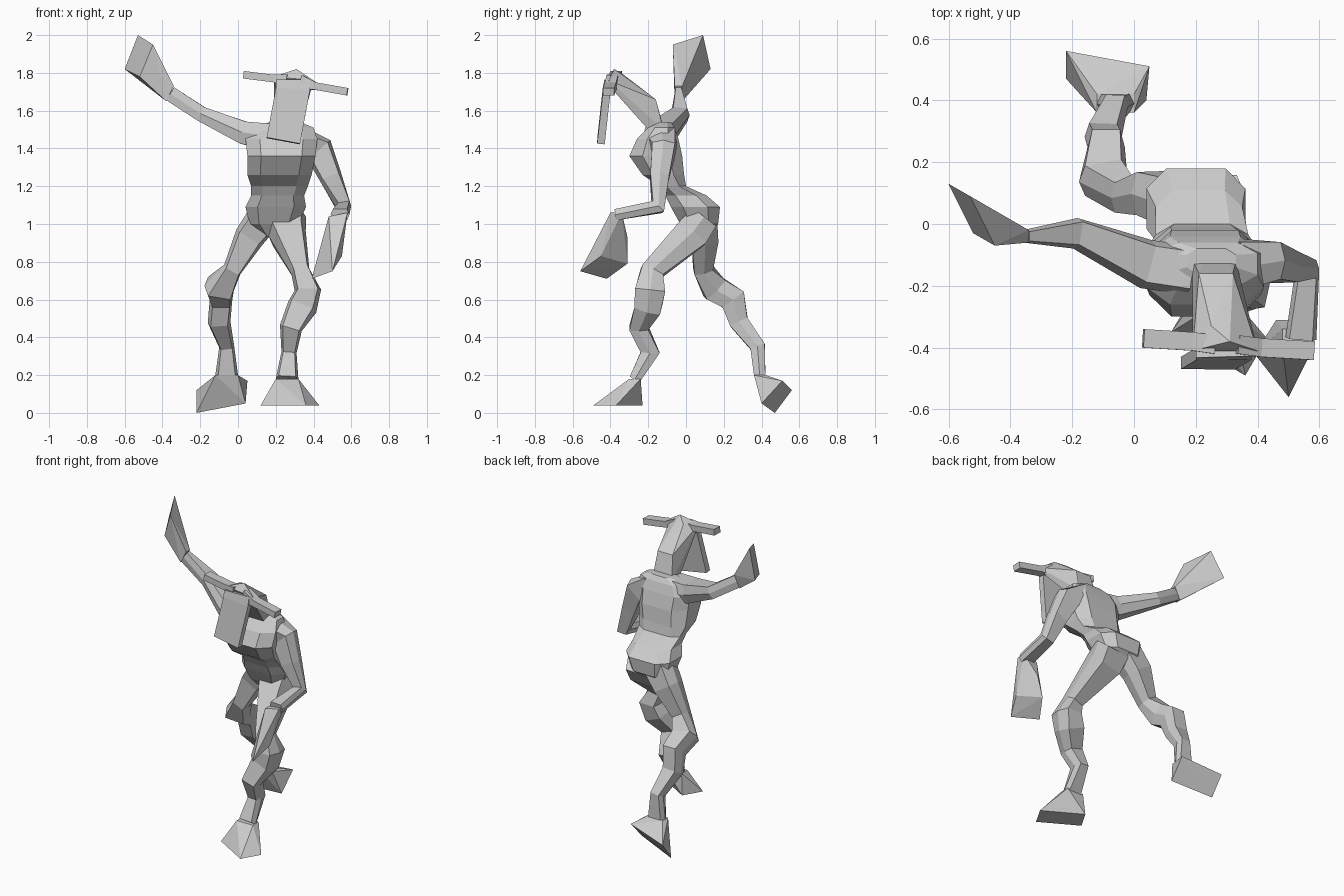
import bpy
import bmesh
from mathutils import Vector

default_cube = bpy.data.objects.get("Cube")
if default_cube:
    bpy.data.objects.remove(default_cube, do_unlink=True)

# One plain grey covers the whole figure
grey = bpy.data.materials.new("light_grey")
colour = (0.6, 0.6, 0.6, 1)
grey.diffuse_color = colour
grey.use_nodes = True
grey.node_tree.nodes["Principled BSDF"].inputs["Base Color"].default_value = colour

CM = 0.01
X, Y, Z = Vector((1, 0, 0)), Vector((0, 1, 0)), Vector((0, 0, 1))

# Unit cross-sections: box, six-sided limb, chamfered trunk
BOX = [(1, 1), (-1, 1), (-1, -1), (1, -1)]
HEX = [(1, 0), (.75, 1), (-.75, 1), (-1, 0), (-.75, -1), (.75, -1)]
OCT = [(1, .5), (.6, 1), (-.6, 1), (-1, .5),
       (-1, -.5), (-.6, -1), (.6, -1), (1, -.5)]


def finish(name, bm):
    """Turn a bmesh into a flat-shaded, grey object."""
    bmesh.ops.recalc_face_normals(bm, faces=bm.faces)
    mesh = bpy.data.meshes.new(name)
    bm.to_mesh(mesh)
    bm.free()
    mesh.materials.append(grey)
    obj = bpy.data.objects.new(name, mesh)
    bpy.context.scene.collection.objects.link(obj)


def loft(name, profile, sections, side=X, tangent=None):
    """Skin a profile along sections of (x, y, z, half width, half depth)."""
    bm = bmesh.new()
    centres = [Vector(s[:3]) * CM for s in sections]
    last = len(centres) - 1
    rings = []
    for i, (centre, section) in enumerate(zip(centres, sections)):
        along = tangent
        if along is None:
            before = (centre - centres[i - 1]).normalized() if i > 0 else Vector()
            after = (centres[i + 1] - centre).normalized() if i < last else Vector()
            along = (before + after).normalized()
        across = (side - along * side.dot(along)).normalized()
        depth = along.cross(across)
        width, thick = section[3] * CM, section[4] * CM
        rings.append([bm.verts.new(centre + across * a * width + depth * b * thick)
                      for a, b in profile])
    for low, high in zip(rings, rings[1:]):
        for k in range(len(profile)):
            j = (k + 1) % len(profile)
            bm.faces.new((low[k], low[j], high[j], high[k]))
    bm.faces.new(rings[0])
    bm.faces.new(rings[-1])
    finish(name, bm)


def flare(name, joint, half, corners):
    """Wedge shape: hull from a small joint plate to the outer corners."""
    bm = bmesh.new()
    joint, half = Vector(joint), Vector(half)
    points = [Vector(c) for c in corners]
    for a, b in BOX:
        points.append(joint + Vector((a * half.x, b * half.y, a * half.z)))
    verts = [bm.verts.new(p * CM) for p in points]
    result = bmesh.ops.convex_hull(bm, input=verts)
    unused = {v for v in result["geom_interior"] if isinstance(v, bmesh.types.BMVert)}
    bmesh.ops.delete(bm, geom=list(unused), context='VERTS')
    finish(name, bm)


# Trunk: hips, narrow waist, ribcage and shoulders
loft("torso", OCT, [
    (17, 6, 93, 2, 4),
    (19, 7, 100, 13, 10),
    (20, 5, 109, 16, 13),
    (21, 0, 115, 14, 11),
    (22, -7, 120, 15, 7),
    (22, -12, 126, 17, 11),
    (23, -16, 136, 18, 14),
    (23, -15, 145, 19, 11),
    (24, -13, 151, 16, 7),
    (25, -12, 154, 8, 4),
], tangent=Z)

# Wedge head on a short neck, with the long flat face hanging from its front
flare("neck_and_head", (26, -16, 150), (7, 4, 0), [
    (22, -13, 155), (31, -13, 155), (21, -16, 166), (32, -16, 166),
    (25, -33, 179), (31, -38, 182), (19, -41, 178), (40, -41, 176),
    (20, -37, 170), (38, -37, 169)])
loft("face_plate", BOX, [
    (29, -41, 176, 9, 2),
    (29, -42, 171, 9, 2),
    (24, -45, 144, 9, 2),
], side=Vector((1, 0, -0.15)))

# Thin horns on both sides of the head
loft("right_horn", BOX, [
    (26, -39, 176, 3, 3), (19, -38, 177, 3, 2), (3, -37, 179, 3, 2)], side=Y)
loft("left_horn", BOX, [
    (33, -39, 175, 3, 4), (41, -40, 173, 3, 2), (58, -41, 170, 3, 2)], side=Y)

# Right arm, raised outwards
loft("right_arm", HEX, [
    (18, -15, 146, 8, 7),
    (4, -13, 148, 8, 6),
    (-19, -3, 158, 5, 4),
    (-36, -4, 169, 2, 4),
], side=Y)
flare("right_hand", (-36, -4, 169), (2, 2, 4), [
    (-60, 13, 182), (-53, 9, 200), (-45, -7, 195), (-52, -3, 178)])

# Left arm, bent forward at the elbow
loft("left_arm", HEX, [
    (32, -13, 145, 7, 8),
    (43, -12, 139, 8, 6),
    (49, -14, 125, 6, 5),
    (56, -15, 109, 4, 4),
    (54, -37, 105, 5, 3),
])
flare("left_hand", (53, -37, 105), (5, 3, 1), [
    (50, -56, 75), (39, -42, 71), (46, -31, 79), (55, -45, 83), (50, -31, 93)])

# Right leg, trailing behind
loft("right_leg", HEX, [
    (14, 8, 104, 9, 8),
    (6, 10, 93, 8, 7),
    (-3, 9, 76, 5, 5),
    (-10, 15, 66, 8, 7),
    (-9, 25, 60, 6, 7),
    (-10, 28, 48, 6, 5),
    (-6, 38, 35, 4, 4),
    (-6, 39, 20, 6, 3),
])
flare("right_foot", (-6, 39, 20), (6, 3, 0), [
    (-22, 47, 0), (4, 40, 5), (5, 51, 17), (-22, 56, 12)])

# Left leg, stepping forward
loft("left_leg", HEX, [
    (25, 9, 103, 11, 8),
    (26, 3, 95, 10, 9),
    (33, -18, 75, 5, 6),
    (37, -19, 65, 7, 8),
    (34, -20, 56, 8, 7),
    (28, -25, 45, 6, 5),
    (27, -19, 32, 4, 5),
    (26, -27, 18, 6, 3),
])
flare("left_foot", (26, -27, 18), (6, 3, 0), [
    (12, -35, 4), (36, -49, 4), (43, -37, 4), (19, -23, 4)])
